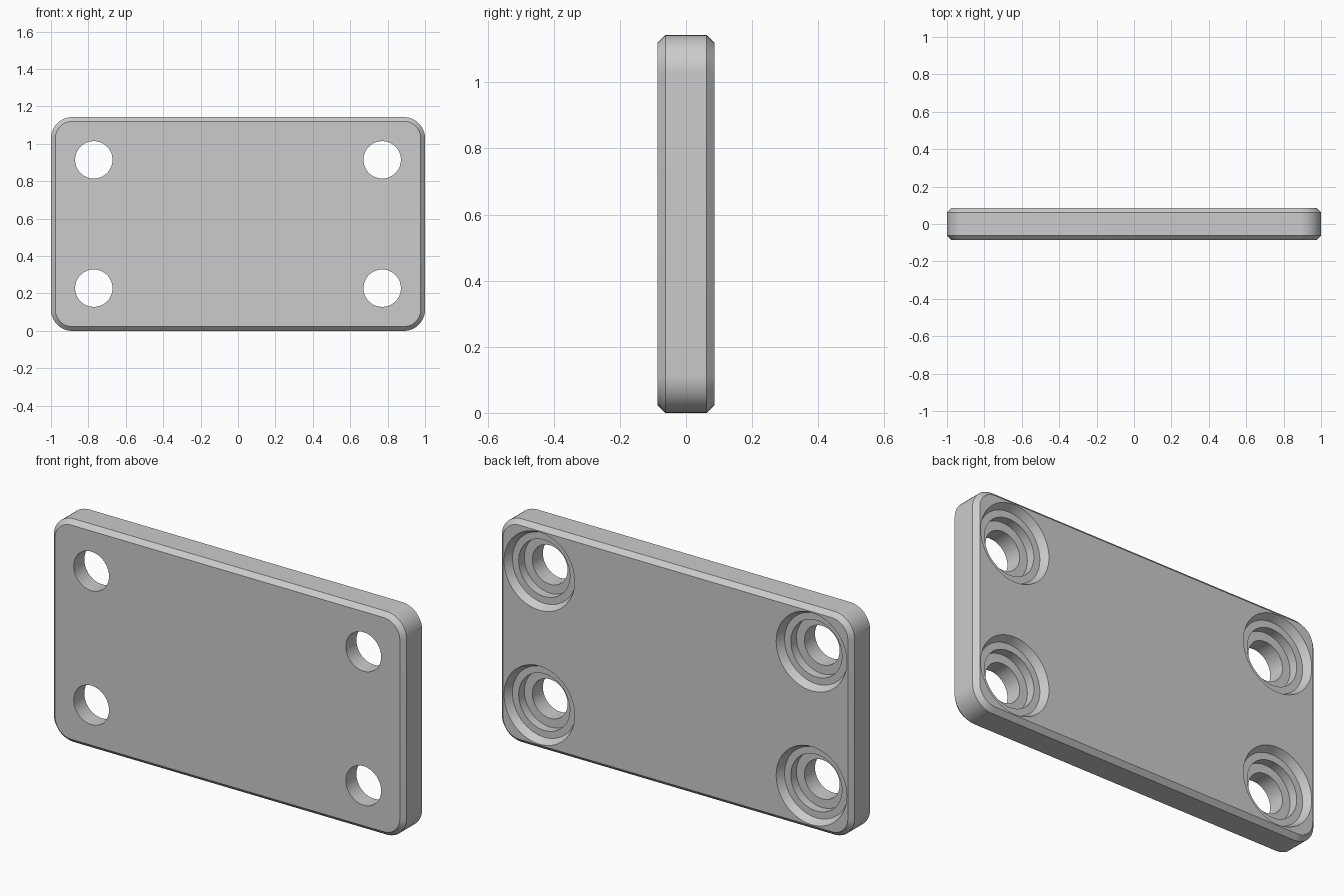
import bpy, bmesh
from math import sin, cos, pi, radians

cube = bpy.data.objects.get("Cube")
if cube:
    bpy.data.objects.remove(cube, do_unlink=True)

HALF_W, HALF_H, HALF_T = 1.0, 0.5715, 0.0857
CORNER, CHAMFER = 0.114, 0.023
HOLE_X, HOLE_Z = 0.771, 0.343

grey = bpy.data.materials.new("plain_grey")
grey.use_nodes = True
colour = (0.6, 0.6, 0.6, 1)
grey.diffuse_color = colour
grey.node_tree.nodes["Principled BSDF"].inputs["Base Color"].default_value = colour


def skin(name, rings):
    """Closed solid from matching rings of points, capped at both ends."""
    bm = bmesh.new()
    loops = [[bm.verts.new(p) for p in ring] for ring in rings]
    n = len(loops[0])
    for a, b in zip(loops, loops[1:]):
        for i in range(n):
            j = (i + 1) % n
            bm.faces.new((a[i], a[j], b[j], b[i]))
    bm.faces.new(loops[0])
    bm.faces.new(loops[-1])
    bmesh.ops.recalc_face_normals(bm, faces=bm.faces)
    mesh = bpy.data.meshes.new(name)
    bm.to_mesh(mesh)
    bm.free()
    mesh.materials.append(grey)
    obj = bpy.data.objects.new(name, mesh)
    bpy.context.collection.objects.link(obj)
    return obj


def rounded_outline(y, inset, steps=12):
    r = CORNER - inset
    points = []
    for k, (sx, sz) in enumerate([(1, 1), (-1, 1), (-1, -1), (1, -1)]):
        for s in range(steps + 1):
            a = (k + s / steps) * pi / 2
            points.append((sx * (HALF_W - CORNER) + r * cos(a), y,
                           HALF_H + sz * (HALF_H - CORNER) + r * sin(a)))
    return points


def circle(x, y, z, r, n=64):
    return [(x + r * cos(2 * pi * i / n), y, z + r * sin(2 * pi * i / n))
            for i in range(n)]


# Plate with rounded corners and chamfered rims
plate = skin("mounting_plate", [
    rounded_outline(-HALF_T, CHAMFER),
    rounded_outline(-HALF_T + CHAMFER, 0),
    rounded_outline(HALF_T - CHAMFER, 0),
    rounded_outline(HALF_T, CHAMFER)])

# Stepped screw holes, recessed from the back
hole_profile = [(-0.12, 0.1), (0, 0.1), (0, 0.145), (0.046, 0.145),
                (0.046, 0.18), (HALF_T, 0.2), (0.12, 0.2)]
bpy.context.view_layer.objects.active = plate
for sx in (-1, 1):
    for sz in (-1, 1):
        cutter = skin("hole_cutter", [
            circle(sx * HOLE_X, y, HALF_H + sz * HOLE_Z, r)
            for y, r in hole_profile])
        cutter.hide_render = True
        cut = plate.modifiers.new("screw_hole", 'BOOLEAN')
        cut.operation = 'DIFFERENCE'
        cut.solver = 'EXACT'
        cut.object = cutter
        bpy.ops.object.modifier_apply(modifier=cut.name)
        bpy.data.objects.remove(cutter, do_unlink=True)

# Smooth curves, crisp edges
bpy.ops.object.select_all(action='DESELECT')
plate.select_set(True)
bpy.ops.object.shade_smooth_by_angle(angle=radians(20))
